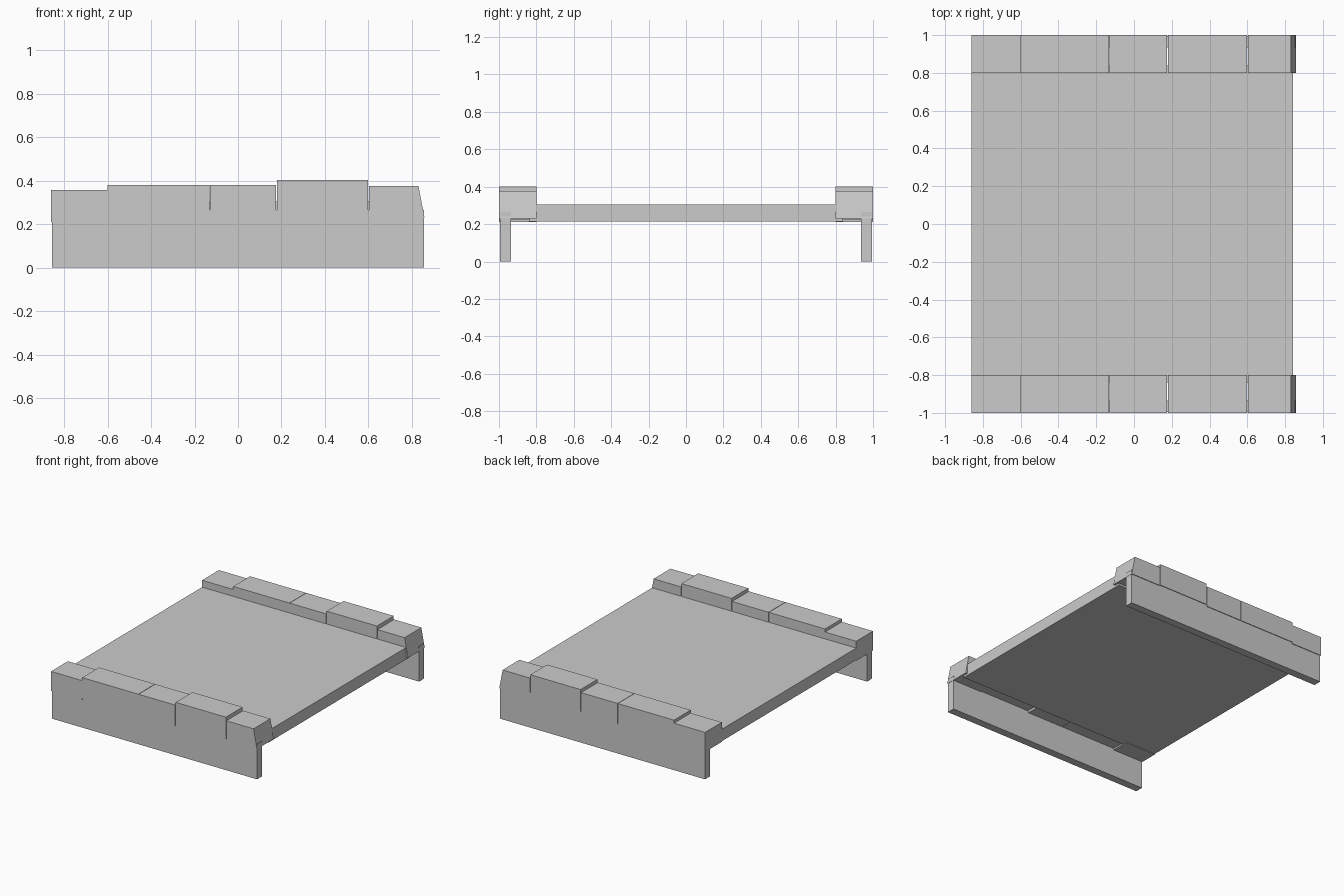
import bpy, bmesh

if "Cube" in bpy.data.objects:
    bpy.data.objects.remove(bpy.data.objects["Cube"])


def prism(name, profile, y0, y1):
    """Extrude an x-z outline from y0 to y1."""
    bm = bmesh.new()
    face = bm.faces.new([bm.verts.new((x, y0, z)) for x, z in profile])
    new = bmesh.ops.extrude_face_region(bm, geom=[face])["geom"]
    verts = [v for v in new if isinstance(v, bmesh.types.BMVert)]
    bmesh.ops.translate(bm, verts=verts, vec=(0, y1 - y0, 0))
    bmesh.ops.recalc_face_normals(bm, faces=bm.faces)
    mesh = bpy.data.meshes.new(name)
    bm.to_mesh(mesh)
    bm.free()
    obj = bpy.data.objects.new(name, mesh)
    bpy.context.collection.objects.link(obj)
    return obj


def rect(x0, x1, z0, z1):
    return [(x0, z0), (x1, z0), (x1, z1), (x0, z1)]


# Deck slab, tucked slightly under the kerb blocks
prism("deck", rect(-0.86, 0.843, 0.215, 0.305), -0.84, 0.84)

# Kerb block outlines along x, with thin joints between them
blocks = [
    ("kerb_end_low", rect(-0.86, -0.6, 0.21, 0.357)),
    ("kerb_middle_a", rect(-0.6, -0.132, 0.222, 0.38)),
    ("kerb_middle_b", rect(-0.129, 0.175, 0.222, 0.38)),
    ("kerb_high", rect(0.18, 0.599, 0.235, 0.402)),
    ("kerb_end_sloped", [(0.603, 0.23), (0.858, 0.23), (0.83, 0.376), (0.603, 0.376)]),
]

for side, s in (("front", -1), ("back", 1)):
    # Side wall carrying the deck
    prism(f"{side}_wall", rect(-0.856, 0.856, 0, 0.265), s * 0.935, s * 0.995)
    # Kerb blocks on top
    for name, outline in blocks:
        prism(f"{side}_{name}", outline, s * 0.8, s * 1.0)
